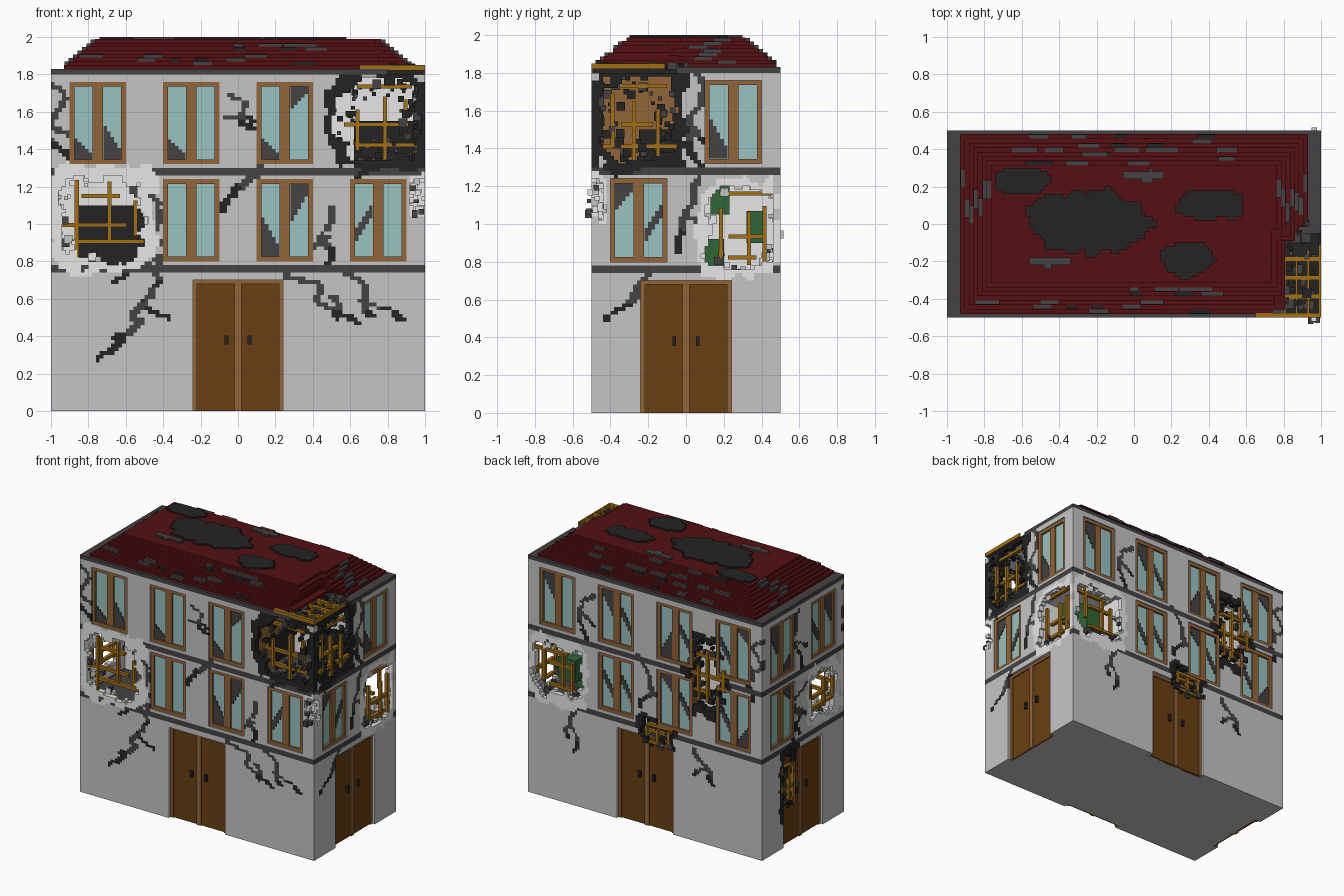
import bpy, bmesh, math, random
from mathutils import Vector, noise

random.seed(7)
if "Cube" in bpy.data.objects:
    bpy.data.objects.remove(bpy.data.objects["Cube"])

V, T = 0.02, 0.04          # block size, wall thickness
COLOURS = {"wall_grey": (0.56, 0.56, 0.56), "plaster_white": (0.88, 0.88, 0.88),
           "trim_grey": (0.06, 0.054, 0.054), "soot_black": (0.017, 0.017, 0.017),
           "roof_red": (0.09, 0.005, 0.006), "door_brown": (0.14, 0.05, 0.006),
           "frame_brown": (0.29, 0.13, 0.04), "glass_teal": (0.32, 0.54, 0.54),
           "beam_ochre": (0.36, 0.16, 0.008), "cloth_green": (0.03, 0.13, 0.04)}
MATS = {}
for name, c in COLOURS.items():
    m = bpy.data.materials.new(name)
    m.use_nodes = True
    m.diffuse_color = (*c, 1)
    m.node_tree.nodes["Principled BSDF"].inputs["Base Color"].default_value = (*c, 1)
    MATS[name] = m
parts = {}


def box(part, mat, x0, x1, y0, y1, z0, z1):
    """Queue one box for a named part."""
    parts.setdefault(part, []).append((mat, (x0, y0, z0), (x1, y1, z1)))


def fbox(part, mat, face, u0, u1, z0, z1, d0, d1):
    """Box on a facade: u runs along the wall, d is depth inward."""
    if face == "front":
        box(part, mat, u0, u1, -0.5 + d0, -0.5 + d1, z0, z1)
    elif face == "back":
        box(part, mat, u0, u1, 0.5 - d1, 0.5 - d0, z0, z1)
    elif face == "right":
        box(part, mat, 1 - d1, 1 - d0, u0, u1, z0, z1)
    else:
        box(part, mat, -1 + d0, -1 + d1, u0, u1, z0, z1)


def rects(cells):
    """Merge equal cells into rectangles (mat, i0, i1, j0, j1)."""
    left = dict(cells)
    for i, j in sorted(cells, key=lambda c: (c[1], c[0])):
        m = left.get((i, j))
        if m is None:
            continue
        i1, j1 = i + 1, j + 1
        while left.get((i1, j)) == m:
            i1 += 1
        while all(left.get((k, j1)) == m for k in range(i, i1)):
            j1 += 1
        for a in range(i, i1):
            for b in range(j, j1):
                del left[(a, b)]
        yield m, i, i1, j, j1


def blob(u, z, cu, cz, a, b, seed, p=4):
    """Ragged superellipse distance."""
    r = (abs((u - cu) / a) ** p + abs((z - cz) / b) ** p) ** (1 / p)
    return r + 0.22 * noise.noise(Vector((u * 14, z * 14, seed + 0.5)))


def crack(cells, u0, z0, u1, z1, depth=1):
    """Paint a wandering crack into the cells, with a side branch."""
    seed, L = random.random() * 50, math.hypot(u1 - u0, z1 - z0)
    n = int(L / .008) + 1
    for s in range(n):
        t = s / n
        w = .13 * noise.noise(Vector((t * L * 7, seed, 0.3)))
        u, z = u0 + (u1 - u0) * t + w, z0 + (z1 - z0) * t + w * .3
        i, j = math.floor(u / V), math.floor(z / V)
        for k in range(random.choice((1, 2, 2))):
            cells[(i + k, j)] = "trim_grey" if t < .7 else "soot_black"
        if depth and s == n // 2:
            side = random.choice((-1, 1))
            crack(cells, u, z, u + side * L * .3, z - L * .22, 0)


# Openings and damage: face, centre, half sizes
WHITE = [("front", -.73, 1.03, .26, .26), ("left", -.25, 1.02, .18, .21), ("right", .3, .98, .21, .24),
         ("back", .75, 1, .23, .23), ("front", .98, 1.15, .06, .1), ("right", -.47, 1.12, .05, .12)]
BLACK = [("front", .75, 1.56, .25, .25), ("right", -.25, 1.56, .23, .25), ("back", -.53, 1.3, .19, .3),
         ("back", -.1, .74, .15, .11), ("left", .15, .48, .12, .28)]
BLASTS = [(*b, "plaster_white") for b in WHITE] + [(*b, "soot_black") for b in BLACK]
LOW, HIGH = (0.81, 1.23), (1.33, 1.75)
GONE = {("front", -1, LOW), ("front", 2, HIGH), ("right", 0, HIGH),
        ("right", 1, LOW), ("back", 2, LOW), ("left", 0, LOW)}
# Cracks: start and end on each wall
CRACKS = {"front": [(-.95, 1.78, -.98, 1.3), (-.45, 1.24, -.4, .48), (-.45, .66, -.76, .27), (.2, 1.48, -.05, 1.08),
                    (-.08, 1.68, .04, 1.5), (.27, .74, .62, .46), (.5, 1.1, .4, .74), (.6, .74, .8, .46)],
          "right": [(.02, 1.78, .03, 1.3), (.05, 1.25, -.05, .85), (-.2, .74, -.4, .5)],
          "back": [(.6, .74, .64, .42), (-.4, .72, -.62, .45), (.5, 1.7, .5, 1.3), (.02, 1.3, 0, .9), (-.95, 1.7, -.95, 1.2)],
          "left": [(.02, 1.75, .02, 1.3), (.02, 1.2, .03, .8)]}

# Facades: block-grid walls with bands, cracks and ragged holes
for face, lines in CRACKS.items():
    wide = face in ("front", "back")
    n, cols = (50, range(-1, 3)) if wide else (23, range(2))
    cracks, cells = {}, {}
    for line in lines:
        crack(cracks, *line)
    wins = [(c * .5 - .25, r) for c in cols for r in (LOW, HIGH) if (face, c, r) not in GONE]
    for i in range(-n, n):
        for j in range(90):
            u, z = (i + .5) * V, (j + .5) * V
            if abs(u) < .25 and z < .70:
                continue
            if any(abs(u - c) < .15 and r[0] - .01 < z < r[1] + .01 for c, r in wins):
                continue
            mat = cracks.get((i, j), "wall_grey")
            if .74 < z < .78 or 1.26 < z < 1.30:
                mat = "trim_grey"
            for k, (f, cu, cz, a, b, rim) in enumerate(BLASTS):
                if f == face:
                    r = blob(u, z, cu, cz, a, b, k)
                    mat = None if r < .86 or mat is None else rim if r < 1.12 else mat
            if mat:
                cells[(i, j)] = mat
    for m, i0, i1, j0, j1 in rects(cells):
        fbox(face + "_wall", m, face, i0 * V, i1 * V, j0 * V, j1 * V, 0, T)

    # Windows: frame, mullion, two panes with dark broken shards
    for c, (z0, z1) in wins:
        w = face + "_windows"
        for s in (-1, 1):
            e, p = c + s * .1375, c + s * .078
            fbox(w, "frame_brown", face, e - .0125, e + .0125, z0 - .01, z1 + .01, .008, T)
            fbox(w, "glass_teal", face, p - .05, p + .05, z0 + .015, z1 - .015, .024, T)
            shape, h = random.choice(("top", "bottom", "slash", "none")), random.uniform(.1, .22)
            for k in range(5 if shape != "none" else 0):
                a, hk = p - .048 + k * .019, h * (1 - k / 6)
                lo = z1 - .016 - hk if shape == "top" else z0 + .016
                if shape == "slash":
                    lo, hk = z0 + .1 + .03 * k, .07
                fbox(w, "trim_grey", face, a, a + .019, lo, lo + hk, .018, .024)
        fbox(w, "frame_brown", face, c - .028, c + .028, z0 + .015, z1 - .015, .012, T)
        for za in (z0 - .01, z1 - .015):
            fbox(w, "frame_brown", face, c - .125, c + .125, za, za + .025, .008, T)

    # Double door with frame, panels and handles
    d = face + "_door"
    for s in (-1, 0, 1):
        fbox(d, "frame_brown", face, s * .236 - .018, s * .236 + .018, 0, .70, .02, .05)
    fbox(d, "frame_brown", face, -.22, .22, .68, .70, .02, .05)
    for s in (-1, 1):
        fbox(d, "door_brown", face, s * .118 - .1, s * .118 + .1, 0, .68, .03, .05)
        fbox(d, "soot_black", face, s * .062 - .01, s * .062 + .01, .355, .405, .012, .03)

# Rooms behind the holes: inner walls at xi and yi, floor, ceiling
for xo, xi, yo, yi, z0, z1, mat in ((-.96, -.48, -.46, 0, .76, 1.28, "plaster_white"),
                                    (.96, .48, -.46, 0, 1.28, 1.79, "frame_brown"),
                                    (.96, .48, .46, 0, .74, 1.28, "plaster_white"),
                                    (-.8, -.3, .46, .3, .95, 1.65, "frame_brown")):
    x0, x1, y0, y1 = min(xo, xi), max(xo, xi), min(yo, yi), max(yo, yi)
    box("room_walls", mat, xi - .005, xi + .005, y0, y1, z0, z1)
    box("room_walls", "plaster_white", x0, x1, yi - .005, yi + .005, z0, z1)
    box("room_floors", "trim_grey", x0, x1, y0, y1, z0, z0 + .01)
    box("room_floors", "plaster_white", x0, x1, y0, y1, z1 - .01, z1)
# Scorched areas on the inner walls and behind the back door hole
box("room_scorch", "soot_black", -.85, -.5, -.016, -.006, .78, 1.1)
box("room_scorch", "soot_black", .62, .95, -.016, -.006, 1.3, 1.55)
box("room_scorch", "soot_black", .486, .496, -.25, -.03, 1.3, 1.5)
box("room_scorch", "soot_black", -.25, .05, .38, .39, .7, .9)
for y, z in ((.15, .75), (.18, 1.05), (.37, .9)):
    box("green_furniture", "cloth_green", .65, .8, y - .05, y + .05, z, z + .17)

# Exposed lattice beams and rubble around each hole
for face, cu, cz, a, b, rim in BLASTS:
    dark = rim == "soot_black"
    if a > .1:
        for k in (-.6, 0, .6):
            u, z = cu + a * (k + random.uniform(-.2, .2)), cz + b * (k + random.uniform(-.2, .2))
            lo, hi = random.uniform(-.95, -.3), random.uniform(.2, .8)
            fbox("exposed_beams", "beam_ochre", face, u - .011, u + .011, cz + b * lo, cz + b * hi, .005, .03)
            lo, hi = random.uniform(-.9, -.3), random.uniform(.3, .9)
            fbox("exposed_beams", "beam_ochre", face, cu + a * lo, cu + a * hi, z - .011, z + .011, .012, .038)
    for _ in range(int((400 if dark else 150) * (a + b) / 2.8)):
        ang, r = random.uniform(0, math.tau), random.uniform(.45 if dark else .75, 1)
        u, z = cu + a * r * math.cos(ang), cz + b * r * math.sin(ang)
        s, d = random.choice((.01, .015, .022)), random.uniform(.002, .04)
        u = max(-1 + s, min(1 - s, u))
        m = random.choice(("soot_black", "soot_black", "trim_grey") if dark else
                          ("plaster_white", "wall_grey", "plaster_white", "trim_grey"))
        fbox("rubble", m, face, u - s, u + s, z - s, z + s, d, d + .03)

# Ground slab and cornice, with the front right corner burnt
box("ground_slab", "wall_grey", -.96, .96, -.46, .46, 0, .02)
box("cornice", "trim_grey", -1, .8, -.5, .5, 1.8, 1.83)
box("cornice", "trim_grey", .8, 1, -.05, .5, 1.8, 1.83)
box("cornice", "soot_black", .8, .99, -.49, -.05, 1.8, 1.82)

# Stepped roof with a broken corner
N, ZR = 8, 1.83
H = (1.988 - ZR) / N
for k in range(N):
    a, b, z = .93 - .0235 * k, .48 - .0235 * k, ZR + H * k
    cx, cy = .78 + random.uniform(-.05, .05), random.uniform(-.1, 0)
    box("roof", "roof_red", -a, min(a, cx), -b, b, z, z + H)
    if a > cx:
        box("roof", "roof_red", cx, a, cy, b, z, z + H)
    # Loose tiles lying on the steps
    for _ in range(6 if k else 0):
        L, m = random.uniform(.04, .16), random.choice(("trim_grey", "trim_grey", "soot_black"))
        u, y = random.uniform(-a, .55), random.choice((-1, 1)) * (b + .011)
        box("loose_tiles", m, u, u + L, y - .011, y + .011, z, z + H * .9)
    for s in (-1, 1) if k else ():
        u, x = random.uniform(0, b - .15), s * (a + .011)
        box("loose_tiles", "trim_grey", x - .011, x + .011, u, u + .1, z, z + H * .9)

# Burnt patches on the roof top
for k, (cx, cy, a, b) in enumerate(((-.25, .01, .34, .18), (.4, .1, .19, .09), (.28, -.19, .14, .1),
                                    (-.6, .23, .17, .08), (-.45, -.2, .12, .03), (.05, .26, .12, .03))):
    cells = {(i, j): "soot_black" if k < 4 else "trim_grey" for i in range(-37, 38) for j in range(-15, 15)
             if blob((i + .5) * V, (j + .5) * V, cx, cy, a, b, k + 20, 2) < .95}
    for m, i0, i1, j0, j1 in rects(cells):
        box("roof_burns", m, i0 * V, i1 * V, j0 * V, j1 * V, 1.985, 2.0)

# Corner roof beams and debris
for k in range(4):
    x, y = .8 + .0625 * k, -.5 + .1 * k
    box("roof_beams", "beam_ochre", x, x + .0125, -.5, -.2 + .03 * k, 1.82, 1.85)
    box("roof_beams", "beam_ochre", .65 + .05 * k, 1, y, y + .025, 1.82, 1.85)
for _ in range(60):
    x, y, s = random.uniform(.74, .97), random.uniform(-.47, .03), random.choice((.01, .015, .025))
    box("roof_debris", random.choice(("soot_black", "trim_grey")), x - s, x + s, y - s, y + s,
        1.815, 1.825 + random.uniform(0, .04))

# Turn every queued part into one mesh object
for name, boxes in parts.items():
    bm, used = bmesh.new(), sorted({b[0] for b in boxes})
    for mat, lo, hi in boxes:
        lo, hi = Vector(lo), Vector(hi)
        verts = bmesh.ops.create_cube(bm, size=1)["verts"]
        bmesh.ops.scale(bm, verts=verts, vec=hi - lo)
        bmesh.ops.translate(bm, verts=verts, vec=(lo + hi) / 2)
        for f in {f for v in verts for f in v.link_faces}:
            f.material_index = used.index(mat)
    me = bpy.data.meshes.new(name)
    bm.to_mesh(me)
    bm.free()
    for m in used:
        me.materials.append(MATS[m])
    bpy.context.scene.collection.objects.link(bpy.data.objects.new(name, me))
